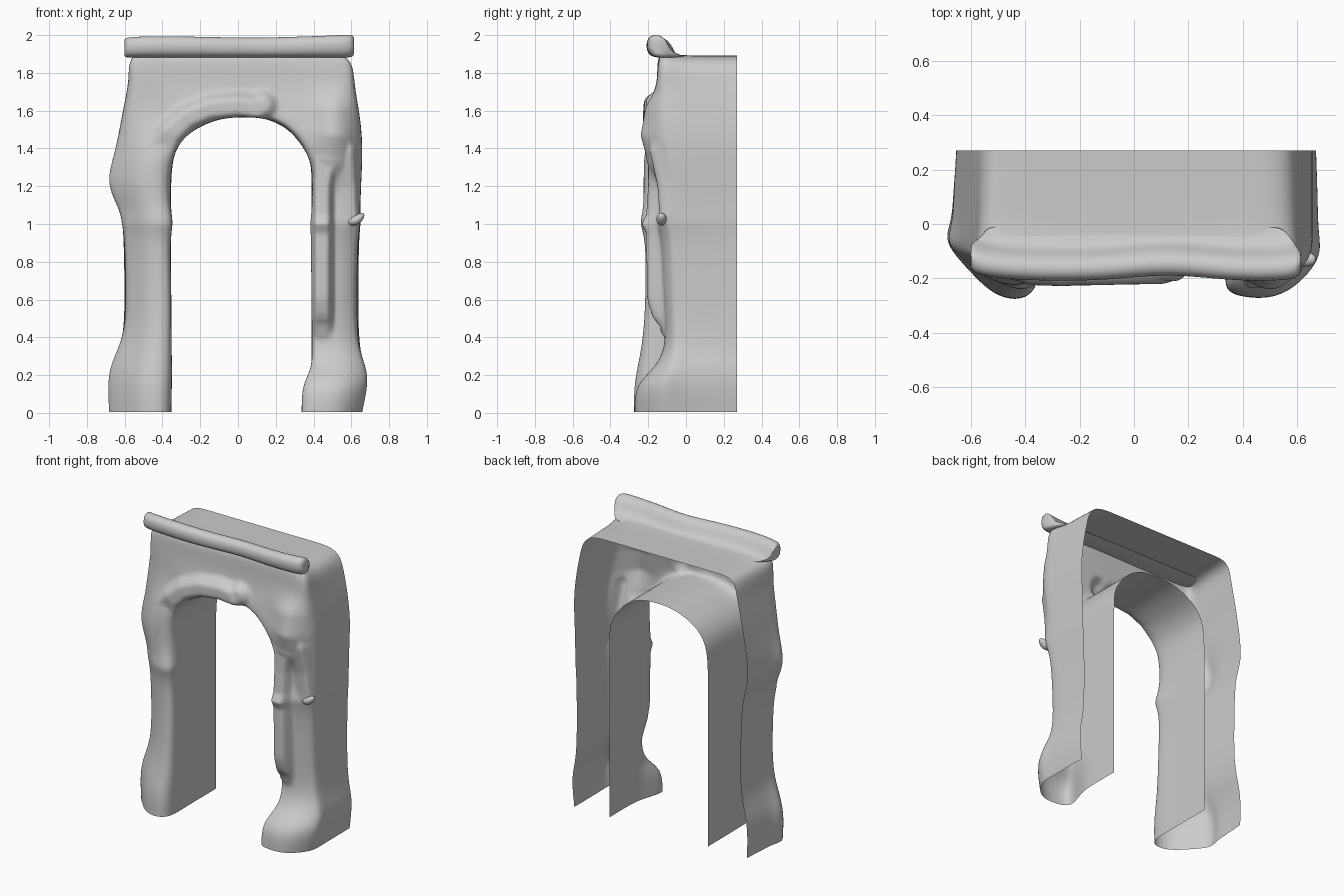
import bpy, math
from mathutils import Vector

if "Cube" in bpy.data.objects:
    bpy.data.objects.remove(bpy.data.objects["Cube"])


def loft(name, rings, closed=False, caps=False, levels=2):
    """Skin a list of equal-length point rows, then smooth it."""
    n = len(rings[0])
    verts = [p for r in rings for p in r]
    faces = []
    for i in range(len(rings) - 1):
        for j in range(n if closed else n - 1):
            k = (j + 1) % n
            faces.append((i*n + j, i*n + k, (i+1)*n + k, (i+1)*n + j))
    if caps:
        faces.append(tuple(reversed(range(n))))
        faces.append(tuple(range((len(rings) - 1)*n, len(rings)*n)))
    me = bpy.data.meshes.new(name)
    me.from_pydata(verts, [], faces)
    me.update()
    for p in me.polygons:
        p.use_smooth = True
    ob = bpy.data.objects.new(name, me)
    bpy.context.collection.objects.link(ob)
    sub = ob.modifiers.new("smooth", 'SUBSURF')
    sub.levels = sub.render_levels = levels
    sub.boundary_smooth = 'PRESERVE_CORNERS'
    return ob


def apply_modifiers(ob):
    dg = bpy.context.evaluated_depsgraph_get()
    me = bpy.data.meshes.new_from_object(ob.evaluated_get(dg))
    ob.modifiers.clear()
    ob.data = me


def relief(ob, path, radius, power):
    """Pull the front surface out to the depth y along an (x, z, y) path."""
    pts = [(Vector(p[:2]), p[2]) for p in path]
    for v in ob.data.vertices:
        w = min(1, max(0, -v.co.y / .07))
        if w == 0:
            continue
        q = Vector((v.co.x, v.co.z))
        d, depth = 9, 0
        for (a, ya), (b, yb) in zip(pts, pts[1:]):
            t = min(1, max(0, (q - a).dot(b - a) / (b - a).length_squared))
            e = (q - a - t*(b - a)).length
            if e < d:
                d, depth = e, ya + (yb - ya)*t
        if d < 3*radius:
            v.co.y += w*min(0, depth - v.co.y)*math.exp(-(d/radius)**power)


FRONT_W = (0, .08, .28, .5, .75, .93, 1)
LEFT_F = (0, .25, .6, .95, 1.06, .95, .65)
RIGHT_F = (0, .4, .85, 1.03, 1.0, .9, .6)
SPAN_F = (.25, .55, .58, .62, .8, .95, .75)


def section(ix, iz, ox, oz, yf, yo, k, bx, bo, bz):
    """Outer wall from the back, across the front, and back along the tunnel."""
    pts = [(bo, .27, bz), (bo*.7 + ox*.3, .1, bz)]
    pts.append((bo*.6 + ox*.4, yo + .07, bz))
    for w, a, b in zip(FRONT_W, LEFT_F if ox < 0 else RIGHT_F, SPAN_F):
        f = a + (b - a)*k
        pts.append((ox + (ix - ox)*w, yo + (yf - yo)*f, oz + (iz - oz)*w))
    pts += [(bx, -.04, iz), (bx, .1, iz), (bx, .27, iz)]
    return pts


# leg rows: z, inner x, outer x, front y, outer shoulder y
left_leg = [
    (.005, -.35, -.69, -.27, -.05), (.15, -.345, -.70, -.27, -.05),
    (.27, -.345, -.68, -.245, -.05), (.42, -.35, -.595, -.22, -.09),
    (.65, -.35, -.59, -.21, -.09), (.93, -.36, -.60, -.21, -.09),
    (1.0, -.335, -.615, -.245, -.10), (1.08, -.355, -.63, -.22, -.08),
    (1.22, -.36, -.715, -.22, -.05)]
right_leg = [
    (1.25, .405, .655, -.14, -.07), (1.08, .39, .645, -.13, -.07),
    (1.0, .375, .65, -.16, -.10), (.93, .385, .63, -.13, -.07),
    (.6, .385, .62, -.12, -.06), (.36, .395, .63, -.10, -.05),
    (.24, .39, .685, -.16, -.07), (.15, .325, .695, -.27, -.11),
    (.005, .325, .66, -.27, -.11)]
# span rows: inner x, z, outer x, z, front y, outer shoulder y
span = [
    (-.345, 1.36, -.645, 1.40, -.22, -.08), (-.30, 1.44, -.61, 1.60, -.21, -.08),
    (-.25, 1.485, -.575, 1.76, -.20, -.09), (-.20, 1.515, -.595, 1.92, -.19, -.10),
    (-.12, 1.55, -.42, 1.91, -.19, -.10), (-.03, 1.565, -.15, 1.905, -.19, -.10),
    (.06, 1.565, .10, 1.905, -.18, -.10), (.14, 1.56, .38, 1.91, -.18, -.10),
    (.22, 1.53, .62, 1.92, -.19, -.10), (.29, 1.48, .615, 1.74, -.20, -.09),
    (.35, 1.40, .65, 1.55, -.20, -.08), (.385, 1.33, .66, 1.40, -.18, -.08)]


def leg_rows(rows, back_x, wall_x):
    return [section(ix, z, ox, z, yf, yo, 0, back_x, .5*ox + .5*wall_x, z)
            for z, ix, ox, yf, yo in rows]


def span_row(r):
    k = min(1, max(0, (r[1] - 1.36)*8))
    corner = r[3] > 1.915
    back = r[2]*.93 if corner else r[2]      # roof corners round off at the back
    return section(*r, k, r[0], back, min(r[3], 1.892))


# arch shell: front, outer walls, roof and tunnel, open at back and below
rows = leg_rows(left_leg, -.355, -.61)
rows += [span_row(r) for r in span]
rows += leg_rows(right_leg, .39, .65)
shell = loft("arch_shell", rows, levels=3)
apply_modifiers(shell)

# raised arch moulding, ending right of centre
relief(shell, [(-.42, 1.38, -.20), (-.36, 1.48, -.225), (-.27, 1.56, -.228),
               (-.15, 1.61, -.225), (0, 1.625, -.222), (.10, 1.61, -.22),
               (.13, 1.63, -.21)], .065, 4)
# shoulder bulge above the right leg
relief(shell, [(.50, 1.58, -.22), (.50, 1.47, -.24), (.48, 1.36, -.21)], .10, 2)
# stem hanging down the right leg, with a knuckle
relief(shell, [(.46, 1.36, -.20), (.445, 1.2, -.20), (.445, 1.05, -.21),
               (.445, 1.0, -.235), (.445, .95, -.21), (.445, .6, -.205),
               (.445, .5, -.175), (.445, .46, -.135)], .054, 5)
# outer ridge of the right leg above the band
relief(shell, [(.57, 1.38, -.19), (.585, 1.2, -.15), (.59, 1.05, -.14)], .05, 4)

# cornice: rolled lip along the top of the front
lip = [(.01, 1.888), (-.05, 1.895), (-.095, 1.925), (-.12, 1.98), (-.16, 2.008),
       (-.21, 1.99), (-.212, 1.925), (-.185, 1.885), (-.14, 1.88), (-.06, 1.88)]
lip_rows = []
for x, dz, dy in [(-.61, -.02, .05), (-.585, -.01, .02), (-.4, -.005, 0),
                  (-.1, -.012, 0), (.12, -.015, .03), (.35, -.008, 0),
                  (.57, 0, .0), (.63, .005, .02)]:
    row = []
    for y, z in lip:
        taper = max(0, y + .12)*.6 if abs(x) > .5 else 0
        row.append((x - math.copysign(taper, x), y + dy*(y < -.08),
                    z + dz*(z > 1.9)))
    lip_rows.append(row)
loft("cornice", [list(reversed(r)) for r in lip_rows], closed=True, caps=True)

# small knot on the outer edge of the right leg
knot = []
for x, z, r in [(.58, 1.01, .02), (.63, 1.02, .035), (.65, 1.035, .03), (.67, 1.045, .015)]:
    knot.append([(x, -.13 + r*math.cos(t), z + r*math.sin(t))
                 for t in (math.pi*i/3 for i in range(6))])
loft("side_knot", knot, closed=True, caps=True)
